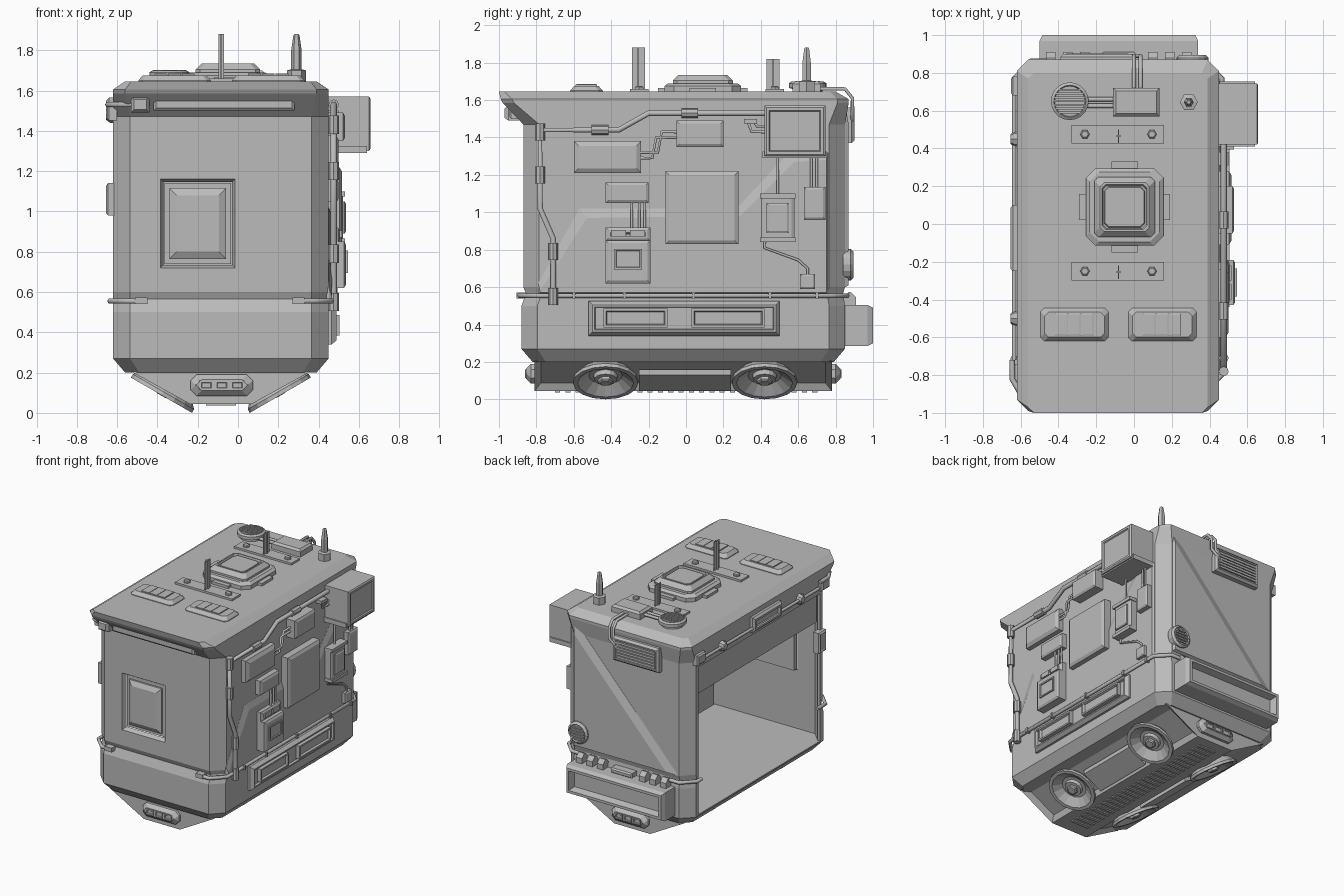
import bpy, bmesh, math
from mathutils import Vector

grey = bpy.data.materials.new("grey_metal")
grey.diffuse_color = (0.5, 0.5, 0.5, 1)


def loft(name, rings):
    """Skin a stack of equal point rings and cap both ends."""
    bm = bmesh.new()
    loops = [[bm.verts.new(p) for p in r] for r in rings]
    n = len(rings[0])
    for a, b in zip(loops, loops[1:]):
        for i in range(n):
            bm.faces.new((a[i], a[(i + 1) % n], b[(i + 1) % n], b[i]))
    bm.faces.new(loops[0])
    bm.faces.new(loops[-1])
    bmesh.ops.recalc_face_normals(bm, faces=bm.faces)
    me = bpy.data.meshes.new(name)
    bm.to_mesh(me)
    bm.free()
    ob = bpy.data.objects.new(name, me)
    bpy.context.collection.objects.link(ob)
    me.materials.append(grey)
    return ob


def place(axis, u, v, d):
    return {'x': (d, u, v), 'y': (u, d, v), 'z': (u, v, d)}[axis]


def panel(name, axis, rect, rings, c=0.0):
    """Rectangle (u0,u1,v0,v1), optional cut corners; rings are (margin, position on axis)."""
    u0, u1, v0, v1 = rect
    out = []
    for m, d in rings:
        a, b, e, f = u0 + m, u1 - m, v0 + m, v1 - m
        if c:
            q = [(a + c, e), (b - c, e), (b, e + c), (b, f - c), (b - c, f), (a + c, f), (a, f - c), (a, e + c)]
        else:
            q = [(a, e), (b, e), (b, f), (a, f)]
        out.append([place(axis, u, v, d) for u, v in q])
    return loft(name, out)


def lathe(name, loc, direction, profile, n=16):
    q = Vector(direction).to_track_quat('Z', 'Y')
    return loft(name, [[Vector(loc) + q @ Vector((r * math.cos(t), r * math.sin(t), d))
                        for t in [2 * math.pi * i / n for i in range(n)]] for r, d in profile])


def tube(name, pts, r=0.012):
    cu = bpy.data.curves.new(name, 'CURVE')
    cu.dimensions = '3D'
    cu.bevel_depth, cu.bevel_resolution, cu.use_fill_caps = r, 1, True
    s = cu.splines.new('POLY')
    s.points.add(len(pts) - 1)
    for p, co in zip(s.points, pts):
        p.co = (*co, 1)
    cu.materials.append(grey)
    ob = bpy.data.objects.new(name, cu)
    bpy.context.collection.objects.link(ob)
    bpy.ops.object.select_all(action='DESELECT')
    bpy.context.view_layer.objects.active = ob
    ob.select_set(True)
    bpy.ops.object.convert(target='MESH')


def cut(ob, cutter):
    cutter.hide_render = True
    m = ob.modifiers.new("cut", 'BOOLEAN')
    m.object, m.operation, m.solver = cutter, 'DIFFERENCE', 'EXACT'
    bpy.context.view_layer.objects.active = ob
    bpy.ops.object.modifier_apply(modifier=m.name)
    bpy.data.objects.remove(cutter)


# body shell: octagonal plan with lower bumper, front ledge and visor
levels = [(-.56, .39, -.82, .79, .07, .20), (-.62, .45, -.88, .85, .085, .27), (-.62, .45, -.88, .85, .085, .50),
          (-.62, .45, -.855, .84, .085, .565), (-.62, .45, -.87, .85, .085, .60), (-.62, .45, -.87, .85, .085, 1.47),
          (-.62, .45, -.98, .87, .06, 1.585), (-.62, .45, -.99, .87, .06, 1.605), (-.56, .39, -1.0, .80, .03, 1.645)]
body = loft("body_shell", [[(a + c, e, z), (b - c, e, z), (b, e + c, z), (b, f - c, z), (b - c, f, z),
                            (a + c, f, z), (a, f - c, z), (a, e + c, z)] for a, b, e, f, c, z in levels])
cut(body, panel("room_cutter", 'z', (-.60, .43, -.835, .82), [(0, .28), (0, 1.55)], .08))
cut(body, panel("opening_cutter", 'x', (-.755, .735, .28, 1.42), [(0, -.8), (0, -.50)]))
cut(body, panel("window_cutter", 'y', (-.385, -.015, .72, 1.16), [(0, -.95), (0, -.87), (.03, -.80)]))

# front window, visor lamp and corner unit
panel("window_pane", 'y', (-.34, -.06, .765, 1.115), [(0, -.80), (0, -.85), (.035, -.868)])
panel("window_frame", 'y', (-.365, -.035, .74, 1.14), [(0, -.836), (0, -.80), (.03, -.80), (.035, -.82)])
panel("visor_lamp", 'y', (-.42, .28, 1.50, 1.575), [(0, -.86), (0, -.935), (.012, -.945)])
panel("corner_unit", 'y', (-.53, -.44, 1.49, 1.57), [(0, -.86), (0, -.95), (.015, -.97)])
tube("corner_unit_pipe", [(-.5, -.93, 1.53), (-.6, -.9, 1.53), (-.645, -.82, 1.53), (-.645, -.72, 1.53)], .015)

# raised lower wall panels with bevelled diagonal edge
outer = [(-.79, .56), (-.79, .62), (-.57, 1.02), (.27, 1.02), (.56, 1.33), (.76, 1.33), (.76, .56)]
inner = [(-.78, .57), (-.78, .58), (-.53, .97), (.29, .98), (.58, 1.27), (.75, 1.28), (.75, .57)]
loft("right_wall_panel", [[(d, *p) for p in q] for q, d in ((outer, .44), (outer, .451), (inner, .466))])
outer = [(.36, .6), (.36, 1.57), (-.53, .6)]
inner = [(.35, .61), (.35, 1.47), (-.44, .61)]
loft("back_wall_panel", [[(p[0], d, p[1]) for p in q] for q, d in ((outer, .84), (outer, .851), (inner, .87))])

# belt rail round the corners
tube("belt_right", [(.27, -.89, .555), (.375, -.89, .555), (.465, -.80, .555), (.465, .77, .555), (.375, .862, .555), (.28, .862, .555)], .014)
tube("belt_front_left", [(-.45, -.89, .555), (-.545, -.89, .555), (-.635, -.80, .555), (-.635, -.70, .555)], .014)
tube("belt_back_left", [(-.45, .862, .555), (-.545, .862, .555), (-.635, .77, .555), (-.635, .72, .555)], .014)
for x in (.30, -.48):
    panel("belt_end", 'y', (x - .03, x + .03, .54, .572), [(0, -.84), (0, -.905)])
for y in (-.6, -.33, .04, .45, .7):
    panel("belt_clip", 'x', (y - .008, y + .008, .538, .572), [(0, .44), (0, .484)])

# keel under the body with recessed slanted sides
keel = loft("keel", [[(-.53, y, .205), (.36, y, .205), (.07, y, .045), (-.24, y, .045)] for y in (-.81, .78)])
bm = bmesh.new()
bm.from_mesh(keel.data)
sides = [f for f in bm.faces if abs(f.normal.x) > .3]
bmesh.ops.inset_individual(bm, faces=sides, thickness=.05, depth=-.03)
bm.to_mesh(keel.data)
bm.free()
for s in (-1, 1):
    for y in (-.43, .42):
        # tilted wheel disc with hub bolt
        c, n = (-.085 + s * .285, y, .105), (s * .5, 0, -.866)
        lathe("wheel_disc", c, n, [(.13, -.05), (.175, 0), (.175, .02), (.15, .02), (.09, -.025), (.065, -.025), (.06, .0)])
        lathe("wheel_hub", c, n, [(.04, -.03), (.04, .015), (.03, .022)], 6)
    p = [(-.085 + s * .29 + s * .43 * a, y, .115 + .24 * a - .01) for y, a in ((-.25, .1), (.24, .1), (.24, -.25), (-.25, -.25))]
    loft("keel_side_plate", [p, [(x, y, z + .03) for x, y, z in p]])
for i in range(26):
    y = -.7 + i * .055
    panel("keel_slat", 'z', (-.16, -.01, y, y + .027), [(0, .05), (0, .036)])
for y, s in ((-.81, -1), (.78, 1)):
    panel("bumper_lamp", 'y', (-.235, .075, .085, .19), [(0, y - s * .1), (0, y + s * .02), (.025, y + s * .045)], .03)
    for i in range(3):
        x = -.19 + i * .077
        panel("bumper_lamp_cell", 'y', (x, x + .066, .115, .16), [(0, y), (0, y + s * .052), (.008, y + s * .052), (.012, y + s * .046)])

# right wall: lower framed lights
panel("lower_frame", 'x', (-.52, .50, .34, .525), [(0, .44), (0, .465), (.02, .49), (.03, .49), (.035, .475)])
for a, b in ((-.44, -.10), (.03, .42)):
    panel("lower_light", 'x', (a, b, .385, .485), [(0, .46), (0, .505), (.012, .505), (.018, .49)])

# right wall: equipment boxes (name, rect, depth, taper, recess margin)
for name, rect, d, t, k in [("slant_box", (-.60, -.24, 1.21, 1.38), .05, .025, 0), ("junction_box", (-.05, .20, 1.35, 1.49), .08, .015, 0),
                            ("large_plate", (-.11, .28, .83, 1.22), .065, .02, 0), ("small_cabinet", (-.43, -.20, 1.05, 1.16), .05, .015, 0),
                            ("meter_box", (-.43, -.19, .62, .85), .085, .015, 0), ("meter_top", (-.43, -.19, .845, .92), .055, .015, .012),
                            ("relay_box", (.40, .58, .84, 1.10), .07, .015, 0), ("relay_cover", (.43, .55, .89, 1.05), .085, .01, 0),
                            ("fuse_box", (.63, .745, .96, 1.135), .06, .012, 0), ("socket_box", (.61, .69, .59, .67), .045, .01, 0),
                            ("air_unit_ledge", (.41, .755, 1.29, 1.325), .19, 0, 0)]:
    rings = [(0, .44), (0, .45 + d - t * .6), (t, .45 + d)]
    if k:
        rings += [(t + k, .45 + d), (t + k + .01, .44 + d)]
    panel(name, 'x', rect, rings)
# air unit: box with a shallow framed face
panel("air_unit", 'x', (.42, .745, 1.30, 1.57), [(0, .44), (0, .65), (.01, .657), (.025, .657), (.03, .648)])
for z in (.84, 1.075):
    panel("relay_strap", 'x', (.395, .585, z, z + .025), [(0, .45), (0, .53)])
panel("meter_screen", 'x', (-.385, -.235, .695, .805), [(0, .5), (0, .545), (.01, .545), (.013, .538)])
for a in (-.40, -.30):
    panel("meter_button", 'x', (a, a + .08, .87, .905), [(0, .48), (0, .515)])

# right wall: conduit, clamps and wires
X = .475
tube("conduit", [(X, *p) for p in [(-.71, .51), (-.71, .86), (-.78, 1.02), (-.78, 1.44), (-.36, 1.44), (-.2, 1.53), (.42, 1.53)]], .017)
for y, z, v in [(-.71, .55, 1), (-.71, .79, 1), (-.78, 1.2, 1), (-.78, 1.43, 1), (-.46, 1.44, 0), (.02, 1.53, 0)]:
    lathe("conduit_clamp", (X, y, z), (0, 1 - v, v), [(.026, -.045), (.026, .045)], 8)
for o in (0, .03):
    tube("box_wire", [(.48, -.04, 1.43 - o), (.48, -.13 - o, 1.43 - o), (.48, -.15 - o, 1.32 - o), (.48, -.25, 1.32 - o)], .009)
    tube("plug_wire", [(.48, .43, 1.46 - o), (.48, .38 - o, 1.46 - o), (.48, .36 - o, 1.49), (.48, .33, 1.49)], .009)
    tube("fuse_wire", [(.485, .67 + o, 1.12), (.485, .67 + o, 1.31)], .008)
for y in (-.29, -.25, -.22):
    tube("meter_wire", [(.48, y, .9), (.48, y, 1.06)], .008)
tube("relay_wire_top", [(.485, .49, 1.08), (.485, .49, 1.31)], .008)
tube("relay_wire_low", [(.475, .42, .85), (.475, .42, .81), (.475, .60, .745), (.475, .65, .70), (.475, .65, .66)], .008)
panel("wire_plug", 'x', (.31, .38, 1.475, 1.5), [(0, .44), (0, .5)])

# back wall: vent, round grille, bumper with clamps
panel("back_vent", 'y', (-.39, 0, 1.37, 1.56), [(0, .84), (0, .885), (.015, .90), (.025, .90), (.03, .885)])
for i in range(6):
    z = 1.402 + i * .022
    panel("back_vent_slat", 'y', (-.36, -.03, z, z + .016), [(0, .87), (0, .902)])
lathe("round_grille", (.31, .84, .72), (0, 1, 0), [(.085, 0), (.085, .04), (.07, .055), (.065, .045)])
for i in range(5):
    z, w = .67 + i * .022, (.035, .052, .058, .052, .035)[i]
    panel("round_grille_slat", 'y', (.31 - w, .31 + w, z, z + .011), [(0, .87), (0, .895)])
panel("back_bumper", 'y', (-.50, .34, .285, .505), [(0, .83), (0, .97), (.015, 1.0), (.035, 1.0), (.05, .95)])
for x in (-.36, -.27, -.18, .18, .27, .36):
    panel("bumper_clamp", 'x', (.84, .91, .47, .575), [(0, x - .105), (0, x - .055)], .03)
panel("bumper_latch", 'y', (-.17, .01, .50, .54), [(0, .84), (0, .90), (.01, .91)])

# left side: shutter, rail handle, knobs, interior bench
panel("rolled_shutter", 'x', (-.76, .74, 1.19, 1.45), [(0, -.55), (0, -.585)])
panel("inside_bench", 'x', (-.78, .2, .30, .52), [(0, .435), (.01, .30)])
panel("shutter_handle", 'x', (-.25, .10, 1.45, 1.565), [(0, -.60), (0, -.64), (.015, -.655), (.03, -.655), (.035, -.64)])
tube("shutter_rail", [(-.635, -.72, 1.48), (-.635, .74, 1.48)], .012)
for y in (-.5, .45):
    lathe("shutter_knob", (-.61, y, 1.48), (-1, 0, 0), [(.04, 0), (.04, .025), (.025, .045)], 8)
for y in (-.8, .72):
    panel("rail_end", 'x', (y - .04, y + .06, 1.45, 1.53), [(0, -.6), (0, -.64), (.012, -.65)])
panel("left_keypad", 'x', (-.79, -.70, .98, 1.14), [(0, -.60), (0, -.645), (.012, -.655), (.02, -.65)])

# roof: central hatch
R = 1.63
panel("hatch_base", 'z', (-.255, .155, -.115, .295), [(0, R), (0, R + .045), (.02, R + .06)], .05)
panel("hatch_tower", 'z', (-.21, .11, -.07, .25), [(0, R), (0, R + .075), (.03, R + .105), (.04, R + .105), (.045, R + .09),
                                                 (.052, R + .09), (.056, R + .1), (.06, R + .1)], .022)
for a, b, c, d in ((-.12, .02, .28, .33), (-.12, .02, -.15, -.1), (-.29, -.24, .02, .16), (.14, .19, .02, .16)):
    panel("hatch_tab", 'z', (a, b, c, d), [(0, R), (0, R + .035)])

# roof: strips with bolts and blade aerials
for y, ya, top in ((-.25, -.255, 1.88), (.475, .465, 1.82)):
    panel("roof_strip", 'z', (-.33, .16, y - .05, y + .05), [(0, R), (0, R + .03)])
    for x in (-.26, .095):
        lathe("strip_bolt", (x, y, R), (0, 0, 1), [(.025, 0), (.025, .04), (.018, .045)], 6)
    panel("blade_aerial", 'x', (ya - .035, ya + .035, R, top), [(0, -.086), (0, -.080)])
    panel("blade_aerial_cross", 'x', (ya - .003, ya + .003, R, top), [(0, -.096), (0, -.070)])

# roof: front skylight vents
for x in (-.315, .15):
    panel("roof_vent", 'z', (x - .18, x + .18, -.62, -.445), [(0, R), (0, R + .02), (.022, R + .045)], .02)
    for i in (-1, 0, 1):
        panel("roof_vent_cell", 'z', (x + i * .068 - .032, x + i * .068 + .032, -.59, -.475), [(0, R), (0, R + .053), (.005, R + .055)])

# roof: round fan, control box, pipes, spike aerial
lathe("roof_fan", (-.34, .65, R), (0, 0, 1), [(.08, 0), (.08, .03), (.1, .035), (.1, .06), (.085, .07), (.08, .06)], 20)
for i in range(7):
    y = .585 + i * .02
    w = math.sqrt(.083 ** 2 - (y + .005 - .65) ** 2)
    panel("roof_fan_slat", 'z', (-.34 - w, -.34 + w, y, y + .011), [(0, R + .04), (0, R + .073)])
panel("roof_box", 'z', (-.11, .135, .57, .72), [(0, R), (0, R + .055), (.015, R + .07)])
for o in (0, .035):
    tube("fan_pipe", [(-.26, .625 + o, R + .035), (-.10, .625 + o, R + .035)], .012)
    tube("roof_pipe", [(.0 + o, .71, R + .03), (.0 + o, .85, R + .03), (.0 + o, .89, R - .02), (.0 + o, .89, 1.53), (-.05, .89, 1.50 - o)], .011)
lathe("spike_aerial", (.29, .645, R), (0, 0, 1), [(.048, 0), (.048, .07), (.026, .075), (.026, .17), (.015, .245), (.01, .25)], 6)
